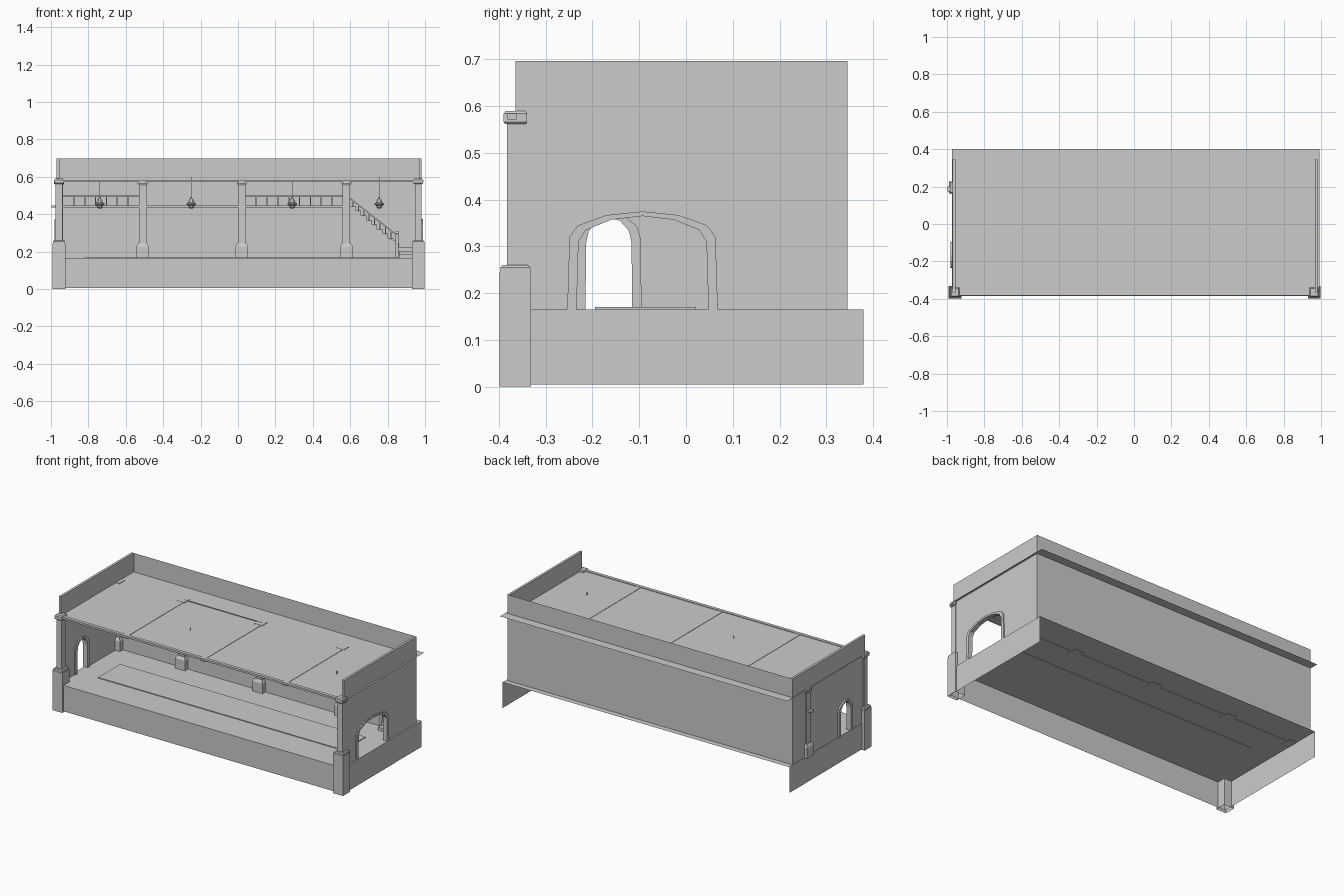
import bpy, bmesh, math

if "Cube" in bpy.data.objects:
    bpy.data.objects.remove(bpy.data.objects["Cube"])

def finish(name, bm):
    bmesh.ops.recalc_face_normals(bm, faces=bm.faces)
    me = bpy.data.meshes.new(name)
    bm.to_mesh(me)
    bm.free()
    ob = bpy.data.objects.new(name, me)
    bpy.context.collection.objects.link(ob)
    return ob

def prism(name, pts, a, b, axis):
    """Extrude a 2D profile from a to b along axis 'x' (pts are y,z) or 'y' (pts are x,z)."""
    bm = bmesh.new()
    place = (lambda p, t: (t, p[0], p[1])) if axis == 'x' else (lambda p, t: (p[0], t, p[1]))
    A = [bm.verts.new(place(p, a)) for p in pts]
    B = [bm.verts.new(place(p, b)) for p in pts]
    bm.faces.new(A)
    bm.faces.new(B[::-1])
    n = len(pts)
    for i in range(n):
        j = (i + 1) % n
        bm.faces.new((A[i], B[i], B[j], A[j]))
    return finish(name, bm)

def box(name, x0, x1, y0, y1, z0, z1):
    return prism(name, [(x0, z0), (x1, z0), (x1, z1), (x0, z1)], y0, y1, 'y')

def sheet(name, *corners):
    bm = bmesh.new()
    bm.faces.new([bm.verts.new(c) for c in corners])
    return finish(name, bm)

def stack(name, cx, cy, levels, sides=4, open_bottom=False):
    """Rings of (radius, z) joined upward; four sides gives square sections."""
    bm = bmesh.new()
    k = math.sqrt(2) if sides == 4 else 1
    rings = []
    for r, z in levels:
        rings.append([bm.verts.new((cx + k * r * math.cos((i + .5) * math.tau / sides),
                                    cy + k * r * math.sin((i + .5) * math.tau / sides), z))
                      for i in range(sides)])
    for lo, hi in zip(rings, rings[1:]):
        for i in range(sides):
            j = (i + 1) % sides
            bm.faces.new((lo[i], lo[j], hi[j], hi[i]))
    bm.faces.new(rings[-1])
    if not open_bottom:
        bm.faces.new(rings[0][::-1])
    return finish(name, bm)

FLOOR, ROOF, TOP = 0.165, 0.58, 0.697
XL, XR, YF, YB = -0.973, 0.99, -0.385, 0.38

# Open-backed plinth: floor sheet, front and side skirts
sheet("floor", (XL, YF, FLOOR), (XR, YF, FLOOR), (XR, YB, FLOOR), (XL, YB, FLOOR))
sheet("plinth_front", (XL, YF, .005), (XR, YF, .005), (XR, YF, FLOOR), (XL, YF, FLOOR))
for x, side in ((XL, "left"), (XR, "right")):
    sheet("plinth_" + side, (x, YF, .005), (x, YB, .005), (x, YB, FLOOR), (x, YF, FLOOR))
box("rug", -.82, .86, -.195, .02, .163, .17)

# Side walls with faceted arched openings and raised arch frames
def arch(cy, half, top):
    right = [(1, None), (.97, .055), (.86, .03), (.48, .008), (0, 0)]
    pts = [(cy + half * f, FLOOR if d is None else top - d) for f, d in right]
    return pts + [(2 * cy - y, z) for y, z in pts[-2::-1]]

def arched_wall(side, x0, x1, cy, half, top, f0, f1):
    inner = arch(cy, half, top)
    outer = arch(cy, half + .02, top + .01)
    hole = arch(cy, half + .008, top + .004)
    prism("wall_" + side, [(-.365, TOP), (-.365, FLOOR)] + hole[::-1] + [(.345, FLOOR), (.345, TOP)],
          x0, x1, 'x')
    prism("arch_frame_" + side, outer + inner[::-1], f0, f1, 'x')

arched_wall("left", -.97, -.955, -.165, .05, .363, -.98, -.948)
arched_wall("right", .967, .981, -.093, .141, .365, .96, .988)

# Back wall and flat roof overhanging it
sheet("back_wall", (-.97, .345, FLOOR), (.981, .345, FLOOR), (.981, .345, TOP), (-.97, .345, TOP))
sheet("roof", (XL, -.38, ROOF), (.993, -.38, ROOF), (.993, .4, ROOF), (XL, .4, ROOF))
box("front_beam", XL, .993, -.382, -.362, .572, .584)

# Front corner pedestals, shafts and capitals
for cx, side in ((-.957, "left"), (.964, "right")):
    stack("pedestal_" + side, cx, -.365, [(.034, 0), (.034, .245)], open_bottom=True)
    stack("pedestal_cap_" + side, cx, -.365, [(.032, .245), (.032, .255), (.027, .26)])
    stack("corner_shaft_" + side, cx, -.365, [(.018, .26), (.018, .57)])
    stack("corner_capital_" + side, cx, -.365,
          [(.022, .562), (.025, .566), (.025, .584), (.02, .59)])

# Inner columns with chamfered bases, and the ceiling beams they carry
for i, cx in enumerate((-.955, -.51, .02, .58)):
    stack("column_base_%d" % i, cx, .195, [(.033, .163), (.033, .228), (.024, .245)])
    stack("column_%d" % i, cx, .195, [(.02, .245), (.02, .555), (.026, .565), (.026, .583)])
    if i:
        box("ceiling_beam_%d" % i, cx - .018, cx + .018, -.375, .17, .563, .582)
box("left_ceiling_beam", -.985, -.94, .175, .215, .563, .579)

# Wall below the balcony, its skirting, and the upper middle panel
box("under_balcony_wall", -.955, .6, .2, .206, .163, .44)
box("skirting", -.955, .85, .192, .2, .163, .26)
box("upper_panel", -.51, .02, .2, .204, .44, .584)

# Balcony floor and edge
box("balcony_floor", -.955, .6, .19, .345, .438, .446)
box("balcony_edge", -.997, .58, .175, .2, .436, .448)

# Balcony railings
for x0, x1, tag in ((-.935, -.53, "left"), (.04, .56, "right")):
    box("handrail_" + tag, x0, x1, .184, .196, .496, .503)
    n = round((x1 - x0) / .06)
    for i in range(1, n):
        x = x0 + (x1 - x0) * i / n
        box("baluster_%s_%d" % (tag, i), x - .003, x + .003, .187, .193, .446, .497)

# Staircase: solid stepped block, sloped handrail, balusters and newel
N, X0, X1, Z0, Z1 = 9, .6, .86, .444, .222
steps = [(X0, FLOOR), (X0, Z0)]
for i in range(N):
    x = X0 + (X1 - X0) * (i + 1) / N
    steps += [(x, Z0 + (Z1 - Z0) * i / N), (x, Z0 + (Z1 - Z0) * (i + 1) / N)]
steps.append((X1, FLOOR))
prism("staircase", steps, .2, .345, 'y')
prism("stair_handrail", [(.58, .495), (.58, .504), (.85, .292), (.85, .283)], .184, .196, 'y')
for i in range(N):
    x = X0 + (X1 - X0) * (i + .5) / N
    z = .5 - (x - .58) * .785
    box("stair_baluster_%d" % i, x - .003, x + .003, .188, .204, Z0 + (Z1 - Z0) * i / N - .005, z)
stack("newel", .85, .19, [(.008, FLOOR), (.008, .295), (.012, .298), (.008, .31)])
for i, y in enumerate((.2, .17, .14)):
    box("landing_step_%d" % i, .86, .967, y, .345 if i == 0 else y + .03, FLOOR, .222 - .019 * i)

# Hanging lamps
for i, (cx, top) in enumerate(((-.74, .578), (-.25, .6), (.29, .578), (.755, .6))):
    stack("lamp_%d" % i, cx, -.11,
          [(.006, .43), (.016, .436), (.02, .448), (.028, .451), (.028, .457),
           (.019, .462), (.014, .478), (.006, .484), (.004, .493)], sides=8)
    stack("lamp_chain_%d" % i, cx, -.11, [(.0015, .49), (.0015, top)])
